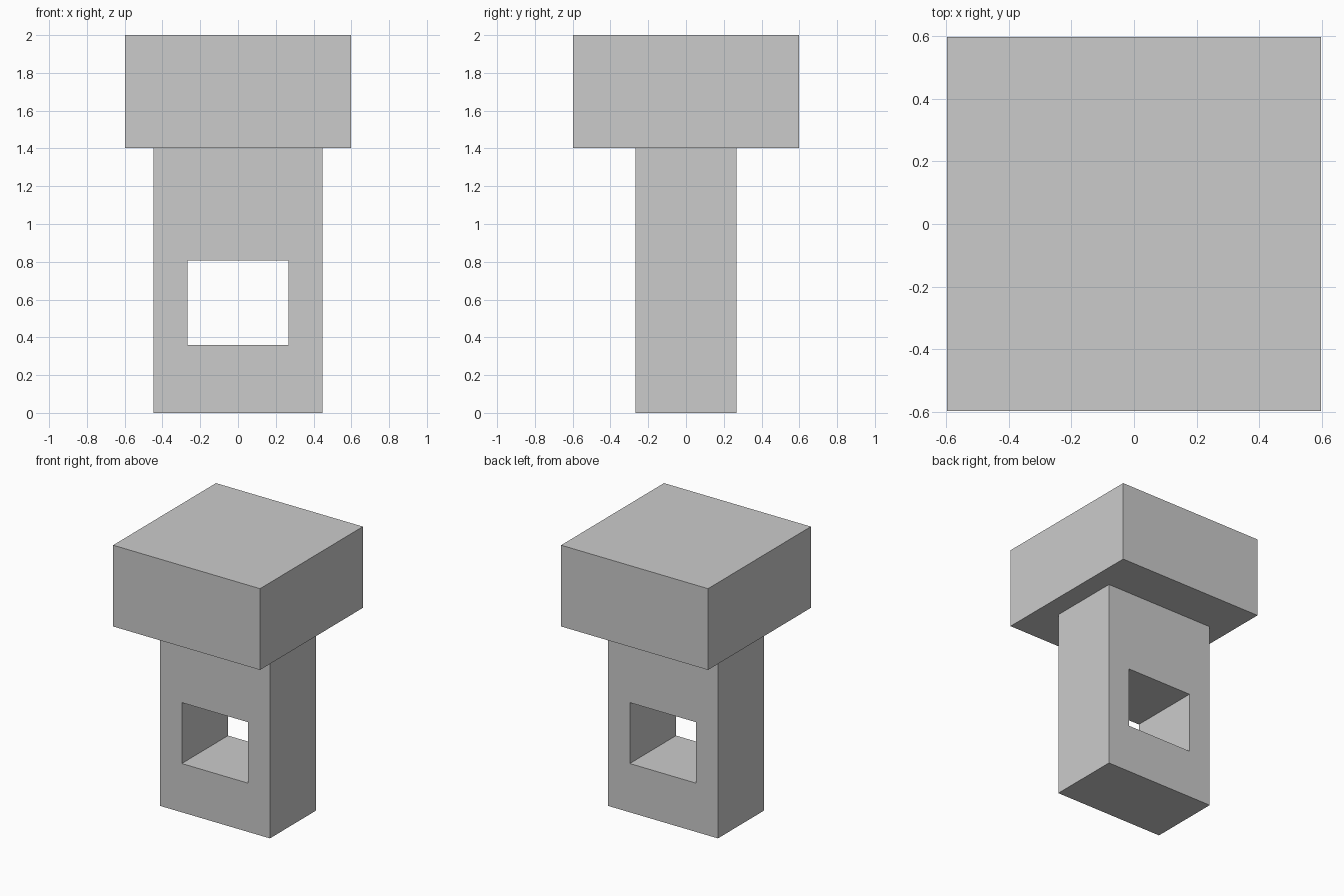
import bpy

cube = bpy.data.objects.get("Cube")
if cube:
    bpy.data.objects.remove(cube, do_unlink=True)

U = 2 / 67  # design unit: the whole part is 67 units tall

grey = bpy.data.materials.new("light_grey")
grey.use_nodes = True
colour = (0.6, 0.6, 0.6, 1)
grey.diffuse_color = colour
grey.node_tree.nodes["Principled BSDF"].inputs["Base Color"].default_value = colour


def block(name, width, depth, bottom, top):
    """Centred box between two heights, measured in design units."""
    bpy.ops.mesh.primitive_cube_add(size=1, location=(0, 0, (bottom + top) / 2 * U))
    ob = bpy.context.object
    ob.name = name
    ob.scale = (width * U, depth * U, (top - bottom) * U)
    bpy.ops.object.transform_apply(location=True, rotation=False, scale=True)
    ob.data.materials.append(grey)
    return ob


# Square head on top
block("head", 40, 40, 47, 67)

# Rectangular shank with a slot cut through from front to back
shank = block("shank", 30, 18, 0, 47)
cutter = block("slot_cutter", 18, 30, 12, 27)
cutter.hide_render = True
cutter.hide_viewport = True

slot = shank.modifiers.new("slot", "BOOLEAN")
slot.operation = "DIFFERENCE"
slot.solver = "EXACT"
slot.object = cutter
bpy.context.view_layer.objects.active = shank
bpy.ops.object.modifier_apply(modifier=slot.name)
bpy.data.objects.remove(cutter, do_unlink=True)
